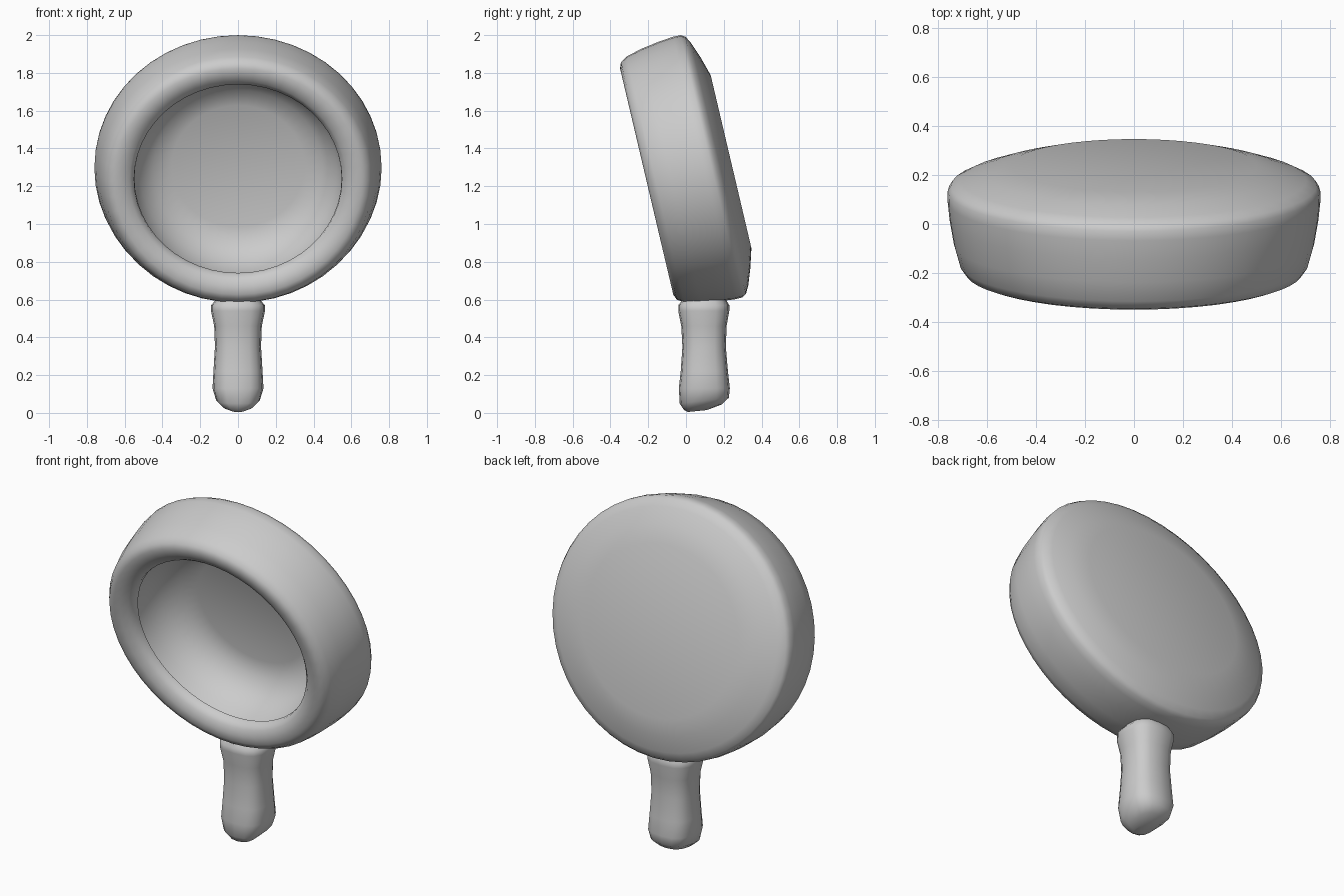
import bpy, bmesh, math

if "Cube" in bpy.data.objects:
    bpy.data.objects.remove(bpy.data.objects["Cube"])


def loft(name, rings, closed_ends=True):
    """Skin a list of equal-length point rings and cap both ends."""
    bm = bmesh.new()
    rows = [[bm.verts.new(p) for p in ring] for ring in rings]
    n = len(rows[0])
    for a, b in zip(rows, rows[1:]):
        for i in range(n):
            j = (i + 1) % n
            bm.faces.new((a[i], a[j], b[j], b[i]))
    bm.faces.new(rows[0])
    bm.faces.new(rows[-1])
    bmesh.ops.recalc_face_normals(bm, faces=bm.faces)
    mesh = bpy.data.meshes.new(name)
    bm.to_mesh(mesh)
    bm.free()
    obj = bpy.data.objects.new(name, mesh)
    bpy.context.collection.objects.link(obj)
    bpy.context.view_layer.objects.active = obj
    obj.select_set(True)
    bpy.ops.object.shade_smooth_by_angle(angle=math.radians(50))
    obj.select_set(False)
    return obj


# Pan bowl: (radius, depth along the tilted axis), from cavity floor over the rim to the back
TILT = math.radians(13.25)
C, S = math.cos(TILT), math.sin(TILT)
profile = [(0.33, 0.435), (0.42, 0.405), (0.49, 0.33), (0.525, 0.24), (0.535, 0.17),
           (0.515, 0.155), (0.517, 0.125), (0.54, 0.10), (0.575, 0.083), (0.615, 0.078),
           (0.645, 0.09), (0.668, 0.125), (0.69, 0.21), (0.706, 0.31), (0.714, 0.39),
           (0.713, 0.43), (0.70, 0.453), (0.66, 0.475), (0.57, 0.508), (0.47, 0.537)]


def bowl_ring(r, u, n=48):
    ring = []
    for i in range(n):
        a = 2 * math.pi * i / n
        v = 1.24 + r * math.sin(a)
        ring.append((1.065 * r * math.cos(a), C * u - S * v, S * u + C * v))
    return ring


loft("pan_bowl", [bowl_ring(r, u) for r, u in profile])

# Handle: (z, half width, half depth, centre y, slope of the ring towards the back)
sections = [(0.01, 0.03, 0.05, 0.06, 0.10), (0.03, 0.075, 0.10, 0.09, 0.15),
            (0.065, 0.115, 0.13, 0.097, 0.12), (0.13, 0.135, 0.135, 0.097, 0.0),
            (0.22, 0.13, 0.125, 0.097, 0.0), (0.35, 0.122, 0.115, 0.096, 0.0),
            (0.46, 0.126, 0.12, 0.095, 0.0), (0.54, 0.143, 0.135, 0.094, 0.0),
            (0.57, 0.142, 0.135, 0.094, 0.0), (0.62, 0.10, 0.10, 0.10, 0.0)]


def handle_ring(z, hx, hy, cy, slope, n=16):
    ring = []
    for i in range(n):
        a = 2 * math.pi * i / n
        c, s = math.cos(a), math.sin(a)
        # rounded-square cross-section
        x = hx * math.copysign(abs(c) ** 0.75, c)
        y = hy * math.copysign(abs(s) ** 0.75, s)
        ring.append((x, cy + y, z + slope * y))
    return ring


loft("handle", [handle_ring(*s) for s in sections])
